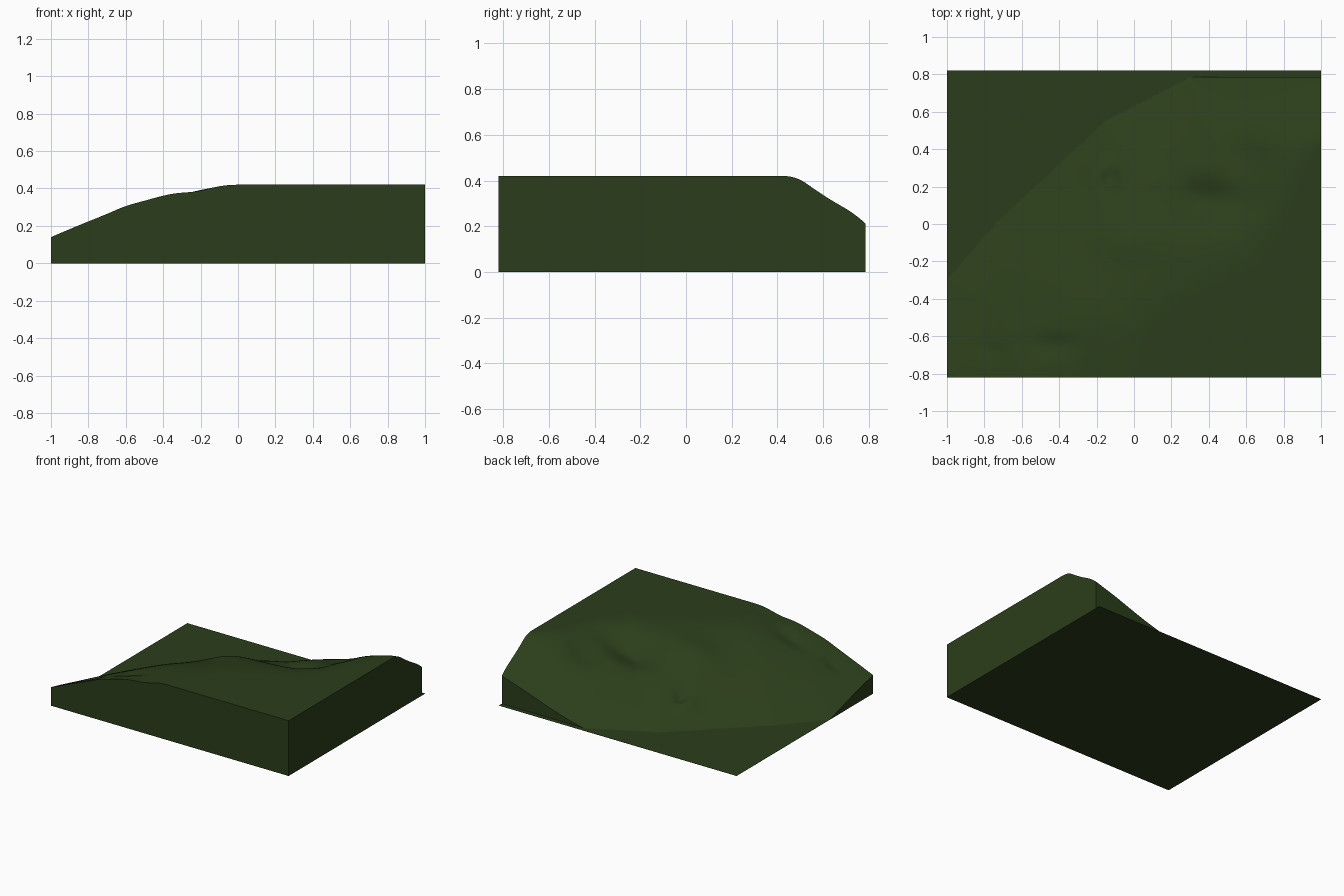
import bpy, bmesh, math
from mathutils import Vector
from mathutils.geometry import intersect_point_line

if "Cube" in bpy.data.objects:
    bpy.data.objects.remove(bpy.data.objects["Cube"])

FLOOR, TOP = 0.0005, 0.42
# Shoreline (height zero) and plateau rim (full height), seen from above
SHORE = [(-1.5, -1.1), (-1, -0.3), (-0.74, 0), (-0.3, 0.41), (-0.15, 0.55),
         (0.3, 0.78), (1.3, 1.05)]
RIM = [(0, -1.0), (0, -0.8), (0.04, -0.6), (0.2, -0.43), (0.45, -0.3),
       (0.68, -0.2), (0.8, 0.05), (0.9, 0.3), (1, 0.43), (1.2, 0.5)]
# Small knolls, ridges and gullies: x, y, radius x, radius y, height
BUMPS = [(-0.21, 0.28, 0.08, 0.08, 0.025), (-0.13, 0.24, 0.05, 0.06, -0.035),
         (-0.43, -0.65, 0.12, 0.06, -0.02), (-0.76, -0.68, 0.07, 0.05, -0.012),
         (-0.02, -0.07, 0.2, 0.12, 0.03), (0.4, 0.12, 0.24, 0.12, -0.07),
         (0.6, 0.34, 0.14, 0.14, -0.04), (1.0, 0.62, 0.25, 0.12, -0.035),
         (-0.2, -0.82, 0.12, 0.15, -0.018), (-0.6, -0.82, 0.08, 0.1, 0.006)]


def distance(p, line):
    best = 9.0
    for a, b in zip(line, line[1:]):
        a, b = Vector((*a, 0)), Vector((*b, 0))
        _, t = intersect_point_line(p, a, b)
        best = min(best, (p - a.lerp(b, min(max(t, 0), 1))).length)
    return best


def inside(p, poly):
    hit = False
    for (ax, ay), (bx, by) in zip(poly, poly[1:] + poly[:1]):
        if (ay > p.y) != (by > p.y) and p.x < ax + (p.y - ay) * (bx - ax) / (by - ay):
            hit = not hit
    return hit


def height(x, y):
    p = Vector((x, y, 0))
    if inside(p, RIM + [(3, 0.5), (3, -1.0)]):
        return TOP
    if not inside(p, SHORE + [(3, 1.05), (3, -1.1)]):
        return FLOOR
    ds, dr = distance(p, SHORE), distance(p, RIM)
    s = ds / (ds + dr)
    h = TOP * math.sin(s * math.pi / 2)
    fade = min(1, 6 * s * (1 - s))
    for bx, by, rx, ry, a in BUMPS:
        h += fade * a * math.exp(-((x - bx) / rx) ** 2 - ((y - by) / ry) ** 2)
    return min(max(h, FLOOR), TOP)


def finish(bm, name):
    bmesh.ops.recalc_face_normals(bm, faces=bm.faces)
    me = bpy.data.meshes.new(name)
    bm.to_mesh(me)
    bm.free()
    ob = bpy.data.objects.new(name, me)
    bpy.context.collection.objects.link(ob)
    me.materials.append(green)
    return ob


green = bpy.data.materials.new("dark_green")
green.diffuse_color = (0.024, 0.048, 0.0105, 1)
green.use_nodes = True
green.node_tree.nodes["Principled BSDF"].inputs["Base Color"].default_value = green.diffuse_color

# Sloping ground with vertical cut sides
bm = bmesh.new()
bmesh.ops.create_grid(bm, x_segments=130, y_segments=104, size=1)
for v in bm.verts:
    v.co.y = -0.82 + (v.co.y + 1) / 2 * 1.605
    v.co.z = height(v.co.x, v.co.y)
rim_edges = [e for e in bm.edges if e.is_boundary]
skirt = bmesh.ops.extrude_edge_only(bm, edges=rim_edges)
for v in skirt["geom"]:
    if isinstance(v, bmesh.types.BMVert):
        v.co.z = 0
ground = finish(bm, "terrain")
bpy.context.view_layer.objects.active = ground
ground.select_set(True)
bpy.ops.object.shade_smooth_by_angle(angle=math.radians(40))

# Thin base plate under everything
bm = bmesh.new()
bmesh.ops.create_cube(bm, size=1)
for v in bm.verts:
    v.co = (v.co.x * 2, v.co.y * 1.64, (v.co.z + 0.5) * 0.001)
finish(bm, "base_plate")
